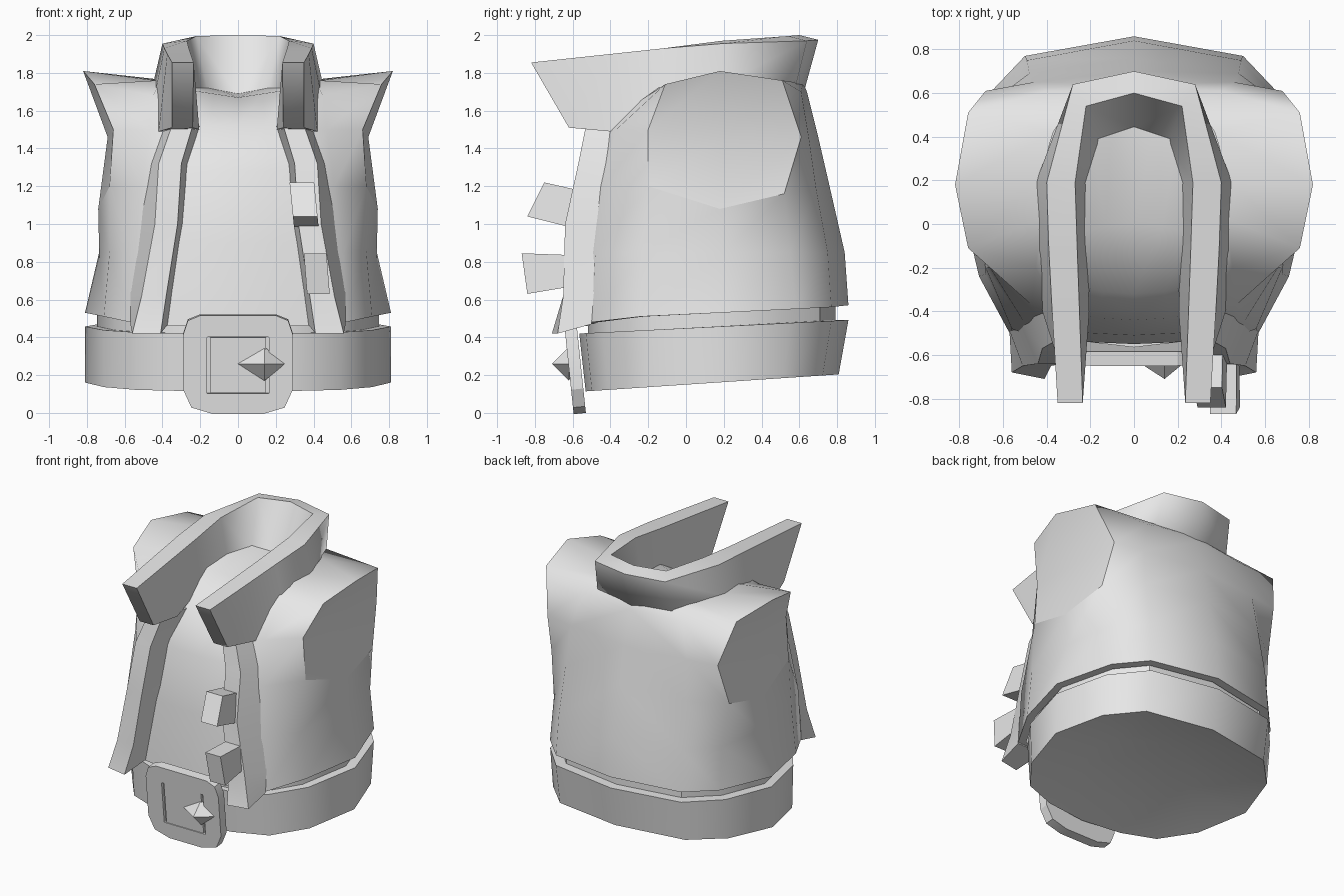
import bpy
import bmesh
import math
from mathutils import Matrix, Vector

if "Cube" in bpy.data.objects:
    bpy.data.objects.remove(bpy.data.objects["Cube"], do_unlink=True)

grey = bpy.data.materials.new("plain_grey")
grey.use_nodes = True
grey.diffuse_color = (0.8, 0.8, 0.8, 1)
grey.node_tree.nodes["Principled BSDF"].inputs["Base Color"].default_value = grey.diffuse_color


def finish(name, bm, mirror=False, recalc=True, angle=35):
    """Turn a bmesh into a shaded object, optionally mirrored across x."""
    if recalc:
        bmesh.ops.recalc_face_normals(bm, faces=bm.faces)
    mesh = bpy.data.meshes.new(name)
    bm.to_mesh(mesh)
    bm.free()
    mesh.materials.append(grey)
    obj = bpy.data.objects.new(name, mesh)
    bpy.context.scene.collection.objects.link(obj)
    if mirror:
        mod = obj.modifiers.new("mirror", "MIRROR")
        mod.merge_threshold = 0.002
    bpy.ops.object.select_all(action="DESELECT")
    obj.select_set(True)
    bpy.context.view_layer.objects.active = obj
    bpy.ops.object.shade_smooth_by_angle(angle=math.radians(angle))
    return obj


def loft(rings, cap_end=True):
    """Skin a series of closed rings with equal point counts."""
    bm = bmesh.new()
    rows = [[bm.verts.new(p) for p in ring] for ring in rings]
    n = len(rows[0])
    for a, b in zip(rows, rows[1:]):
        for i in range(n):
            j = (i + 1) % n
            bm.faces.new((a[i], a[j], b[j], b[i]))
    bm.faces.new(rows[0])
    if cap_end:
        bm.faces.new(rows[-1])
    return bm


def grid(rows):
    """Skin an open grid whose rows run upward."""
    bm = bmesh.new()
    vs = [[bm.verts.new(p) for p in row] for row in rows]
    faces = {}
    for r in range(len(vs) - 1):
        for c in range(len(vs[0]) - 1):
            faces[r, c] = bm.faces.new(
                (vs[r][c], vs[r][c + 1], vs[r + 1][c + 1], vs[r + 1][c]))
    return bm, faces


# Vest: half shell, columns run from the front opening round to the back seam,
# each one listed from hem to neck
columns = [
    [(.42, -.53, .47), (.38, -.55, .85), (.34, -.5, 1.2), (.3, -.44, 1.5), (.34, -.35, 1.58), (.36, -.3, 1.64)],
    [(.57, -.5, .48), (.56, -.48, .85), (.51, -.44, 1.2), (.47, -.37, 1.5), (.45, -.2, 1.68), (.42, -.12, 1.74)],
    [(.71, -.24, .51), (.68, -.23, .85), (.68, -.2, 1.2), (.66, -.2, 1.5), (.76, -.11, 1.74), (.43, .02, 1.76)],
    [(.81, .18, .53), (.735, .2, .85), (.74, .18, 1.08), (.69, .2, 1.46), (.82, .18, 1.81), (.44, .19, 1.76)],
    [(.68, .58, .55), (.67, .55, .85), (.71, .52, 1.16), (.68, .61, 1.46), (.76, .51, 1.76), (.37, .42, 1.76)],
    [(.5, .77, .56), (.49, .75, .85), (.48, .69, 1.18), (.46, .65, 1.46), (.4, .61, 1.7), (.27, .58, 1.75)],
    [(0, .86, .57), (0, .84, .85), (0, .76, 1.2), (0, .7, 1.46), (0, .64, 1.7), (0, .62, 1.75)],
]
rows = [list(row) for row in zip(*columns)]
rows.insert(0, [(x * .93, y * .93, z) for x, y, z in rows[0]])  # hem lip
bm, faces = grid(rows)
armhole = [faces[r, c] for r in (3, 4) for c in (2, 3)]
for f in armhole:
    for e in f.edges:
        if any(g not in armhole for g in e.link_faces):
            e.smooth = False
finish("vest", bm, mirror=True, recalc=False, angle=60)

# Shirt front between the two edges of the vest: y, z, half width
shirt_profile = [(-.55, .46, .46), (-.51, .9, .4), (-.44, 1.28, .34),
                 (-.32, 1.52, .28), (0, 1.67, .26), (.46, 1.69, .2)]
rows = [[(w * t, y + .04 * t * t * (1 if z < 1.65 else -1), z + (.04 * t if z > 1.65 else 0))
         for t in (0, .5, 1)] for y, z, w in shirt_profile]
bm, faces = grid(rows)
finish("shirt_front", bm, mirror=True, recalc=False, angle=60)

# Raised edge strips: z, front inner/outer x, back inner/outer x, front/back y
strip = [(1.52, .24, .35, .2, .42, -.53, -.28),
         (1.32, .3, .42, .26, .48, -.57, -.34),
         (1.0, .32, .44, .29, .53, -.64, -.43),
         (.62, .38, .51, .35, .57, -.65, -.49),
         (.42, .41, .56, .37, .57, -.71, -.5)]
rings = [[(fi, yf, z), (fo, yf + (.03 if z < .5 else 0), z),
          (bo, yb, z + (.05 if z < .5 else 0)), (bi, yb, z + (.05 if z < .5 else 0))]
         for z, fi, fo, bi, bo, yf, yb in strip]
finish("front_edge_strip", loft(rings), mirror=True)

# Collar: outer top, inner top, inner bottom, outer bottom at each station
collar = [
    [(.35, -.82, 1.855), (.235, -.82, 1.855), (.24, -.62, 1.51), (.35, -.62, 1.51)],
    [(.375, -.4, 1.9), (.25, -.4, 1.9), (.205, -.4, 1.5), (.42, -.4, 1.49)],
    [(.39, -.12, 1.93), (.26, -.12, 1.93), (.215, -.12, 1.6), (.44, -.12, 1.69)],
    [(.4, .19, 1.955), (.27, .19, 1.97), (.22, .19, 1.7), (.45, .19, 1.74)],
    [(.28, .64, 1.97), (.22, .54, 1.995), (.16, .38, 1.7), (.3, .58, 1.73)],
    [(0, .7, 1.975), (0, .6, 2), (0, .44, 1.68), (0, .63, 1.72)],
]
finish("collar", loft(collar, cap_end=False), mirror=True, angle=68)

# Belt and the narrow waist showing above it share one outline
half = [(0, -.565), (.3, -.53), (.54, -.44), (.71, -.21), (.81, .18),
        (.7, .55), (.5, .77)]
outline = half + [(0, .86)] + [(-x, y) for x, y in reversed(half[1:])]


def belt_ring(scale, top, lift=0):
    ring = []
    for x, y in outline:
        z = .42 + (y + .57) * .05 if top else .115 + (y + .55) * .063
        ring.append((x * scale, y * scale * (1 if top else .94), z + lift))
    return ring


finish("belt", loft([belt_ring(.5, False, .07), belt_ring(1, False), belt_ring(1, True),
                     belt_ring(.92, True), belt_ring(.92, True, -.05)]), angle=45)
finish("waist", loft([belt_ring(.92, True, -.04), belt_ring(.92, True, .09)]))


# Buckle: frame with clipped corners and a shallow recess, leaning forward
def rounded(hw, z0, z1, y, top, low):
    side = []
    for z, sign, (a, b) in ((z0, 1, low), (z1, -1, top)):
        corner = [(hw - a, z), (hw - a * .27, z + sign * b * .27), (hw, z + sign * b)]
        side += corner if sign > 0 else corner[::-1]
    return [(x, y, z) for x, z in side] + [(-x, y, z) for x, z in reversed(side)]


lean = Matrix.Translation((0, -.53, 0)) @ Matrix.Rotation(math.radians(6), 4, "X")
frame = (.29, 0, .525)
clipped = ((.09, .1), (.16, .13))
window = (.165, .11, .41)
tight = ((.005, .005), (.005, .005))
rings = [rounded(*frame, 0, *clipped), rounded(*frame, -.065, *clipped),
         rounded(*window, -.065, *tight), rounded(*window, -.045, *tight)]
finish("buckle_frame", loft(rings), angle=20).matrix_world = lean
rings = [rounded(.148, .112, .408, y, *tight) for y in (-.03, -.062)]
finish("buckle_panel", loft(rings), angle=20).matrix_world = lean

# Pointed stud on the buckle
bm = bmesh.new()
middle = Vector((.14, -.62, .26))
for offset in ((-.14, 0, 0), (.11, 0, 0), (0, 0, .09), (0, 0, -.09), (0, -.09, 0), (0, .05, 0)):
    bm.verts.new(middle + Vector(offset))
bmesh.ops.convex_hull(bm, input=bm.verts)
finish("buckle_stud", bm, angle=10)


# Two block toggles on the left edge strip
def toggle(name, x0, x1, profile, slant):
    rings = [[(x + slant * (1.2 - z), y, z) for y, z in profile] for x in (x0, x1)]
    finish(name, loft(rings), angle=20)


toggle("upper_toggle", .275, .405, [(-.75, 1.22), (-.84, 1.04), (-.62, .985), (-.53, 1.17)], .1)
toggle("lower_toggle", .32, .44, [(-.87, .845), (-.84, .63), (-.6, .67), (-.6, .835)], .08)
